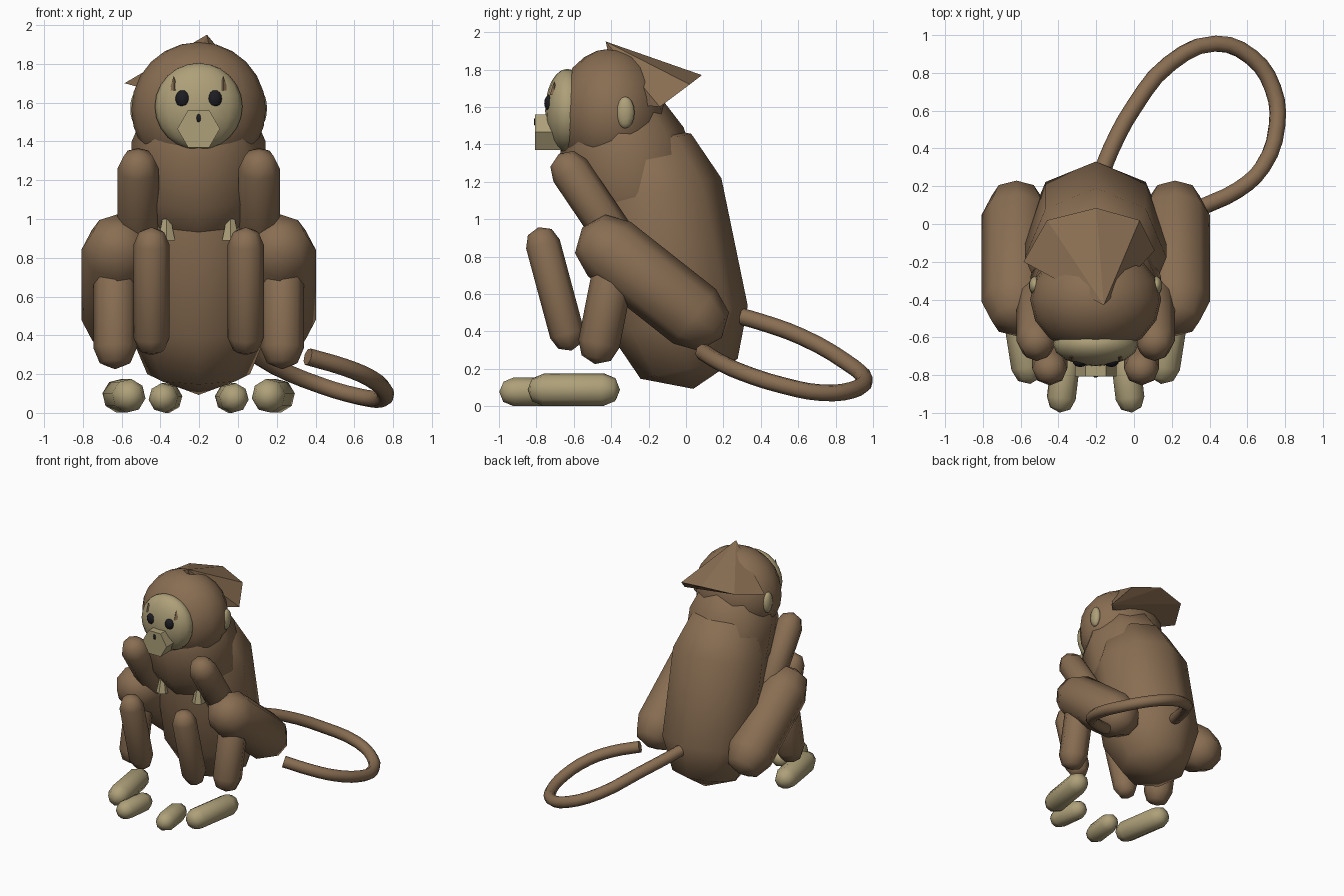
import bpy, bmesh, math
from mathutils import Vector, Matrix

if "Cube" in bpy.data.objects:
    bpy.data.objects.remove(bpy.data.objects["Cube"])

CX = -0.203  # symmetry plane of the figure (the tail swings to one side)


def material(name, rgb):
    m = bpy.data.materials.new(name)
    m.diffuse_color = (*rgb, 1)
    m.use_nodes = True
    m.node_tree.nodes["Principled BSDF"].inputs["Base Color"].default_value = m.diffuse_color
    return m


FUR = material("fur", (0.25, 0.155, 0.085))
SKIN = material("skin", (0.42, 0.35, 0.19))
DARK = material("dark", (0.012, 0.012, 0.016))


def finish(bm, name, mat, smooth=True):
    bmesh.ops.recalc_face_normals(bm, faces=bm.faces)
    for f in bm.faces:
        f.smooth = smooth
    me = bpy.data.meshes.new(name)
    bm.to_mesh(me)
    bm.free()
    me.materials.append(mat)
    ob = bpy.data.objects.new(name, me)
    bpy.context.collection.objects.link(ob)
    return ob


def capsule(name, a, b, r, mat=FUR, sides=8):
    """Eight-sided capsule between two cap centres."""
    a, b = Vector(a), Vector(b)
    d = b - a
    h, q = d.length, r * math.sqrt(0.5)
    bm = bmesh.new()
    rings = []
    for rad, z in ((q, -q), (r, 0), (r, h), (q, h + q)):
        rings.append([bm.verts.new((rad * math.cos(math.tau * i / sides),
                                    rad * math.sin(math.tau * i / sides), z))
                      for i in range(sides)])
    low, top = bm.verts.new((0, 0, -r)), bm.verts.new((0, 0, h + r))
    for i in range(sides):
        j = (i + 1) % sides
        for p, s in zip(rings, rings[1:]):
            bm.faces.new((p[i], p[j], s[j], s[i]))
        bm.faces.new((low, rings[0][j], rings[0][i]))
        bm.faces.new((top, rings[-1][i], rings[-1][j]))
    rot = Vector((0, 0, 1)).rotation_difference(d).to_matrix().to_4x4()
    bm.transform(Matrix.Translation(a) @ rot)
    return finish(bm, name, mat)


def ball(name, c, radii, mat, seg=16, rings=12):
    bm = bmesh.new()
    bmesh.ops.create_uvsphere(bm, u_segments=seg, v_segments=rings, radius=1)
    bm.transform(Matrix.Translation(c) @ Matrix.Diagonal((*radii, 1)))
    return finish(bm, name, mat)


def cone(name, c, r1, r2, depth, sides, mat, rot=Matrix()):
    bm = bmesh.new()
    bmesh.ops.create_cone(bm, cap_ends=True, segments=sides, radius1=r1,
                          radius2=r2, depth=depth)
    bm.transform(Matrix.Translation(c) @ rot)
    return finish(bm, name, mat, False)


# torso and chest
capsule("torso", (CX, -0.037, 0.46), (CX, -0.178, 1.143), 0.375)
capsule("chest", (CX, -0.275, 1.14), (CX, -0.345, 1.40), 0.345)

# head, face and muzzle
ball("head", (CX, -0.40, 1.565), (0.347, 0.29, 0.347), FUR)
ball("face", (CX, -0.635, 1.58), (0.226, 0.118, 0.224), SKIN)
cone("muzzle", (CX, -0.70, 1.465), 0.11, 0.11, 0.215, 6, SKIN,
     Matrix.Rotation(math.pi / 2, 4, 'X') @ Matrix.Rotation(math.pi / 6, 4, 'Z'))
ball("nose", (CX, -0.806, 1.52), (0.013, 0.008, 0.023), DARK, 6, 4)

# tuft of hair sweeping off the back of the crown
bm = bmesh.new()
for p in ((-0.16, -0.43, 1.95), (-0.585, -0.20, 1.70), (-0.46, 0.02, 1.75),
          (-0.20, 0.085, 1.77), (0.03, 0.02, 1.72), (0.11, -0.14, 1.60),
          (-0.30, -0.35, 1.62), (-0.10, -0.35, 1.62)):
    bm.verts.new(p)
bmesh.ops.convex_hull(bm, input=bm.verts)
finish(bm, "hair_tuft", FUR, False)

# paired parts
for s, side in ((-1, "left"), (1, "right")):
    def x(o):
        return CX + s * o
    ball(f"eye_{side}", (x(0.082), -0.728, 1.62), (0.04, 0.03, 0.045), DARK, 10, 8)
    ball(f"ear_{side}", (x(0.322), -0.325, 1.57), (0.032, 0.05, 0.085), SKIN, 10, 8)
    cone(f"brow_{side}", (x(0.128), -0.705, 1.70), 0.024, 0, 0.075, 4, FUR)
    cone(f"belly_patch_{side}", (x(0.165), -0.465, 0.99), 0.05, 0.004, 0.2, 6, SKIN)
    capsule(f"thigh_{side}", (x(0.42), 0.046, 0.48), (x(0.42), -0.41, 0.84), 0.185)
    capsule(f"shin_{side}", (x(0.431), -0.465, 0.335), (x(0.431), -0.385, 0.74), 0.112)
    capsule(f"foot_{side}", (x(0.41), -0.44, 0.088), (x(0.36), -0.76, 0.088), 0.088, SKIN)
    capsule(f"upper_arm_{side}", (x(0.312), -0.37, 0.89), (x(0.312), -0.62, 1.26), 0.107)
    capsule(f"forearm_{side}", (x(0.243), -0.636, 0.387), (x(0.243), -0.765, 0.867), 0.093)
    capsule(f"hand_{side}", (x(0.16), -0.74, 0.077), (x(0.182), -0.922, 0.077), 0.077, SKIN)

# tail: one tube looping to the right
path = ((-0.19, 0.22, 0.50), (-0.12, 0.40, 0.45), (0.0, 0.62, 0.37),
        (0.19, 0.85, 0.24), (0.43, 0.955, 0.14), (0.62, 0.885, 0.085),
        (0.735, 0.72, 0.072), (0.757, 0.52, 0.11), (0.68, 0.30, 0.18),
        (0.55, 0.18, 0.235), (0.36, 0.09, 0.29))
cu = bpy.data.curves.new("tail", 'CURVE')
cu.dimensions = '3D'
cu.bevel_depth = 0.045
cu.bevel_resolution = 2
cu.resolution_u = 3
cu.use_fill_caps = True
sp = cu.splines.new('BEZIER')
sp.bezier_points.add(len(path) - 1)
for bp, p in zip(sp.bezier_points, path):
    bp.co = p
    bp.handle_left_type = bp.handle_right_type = 'AUTO'
cu.materials.append(FUR)
bpy.context.collection.objects.link(bpy.data.objects.new("tail", cu))
